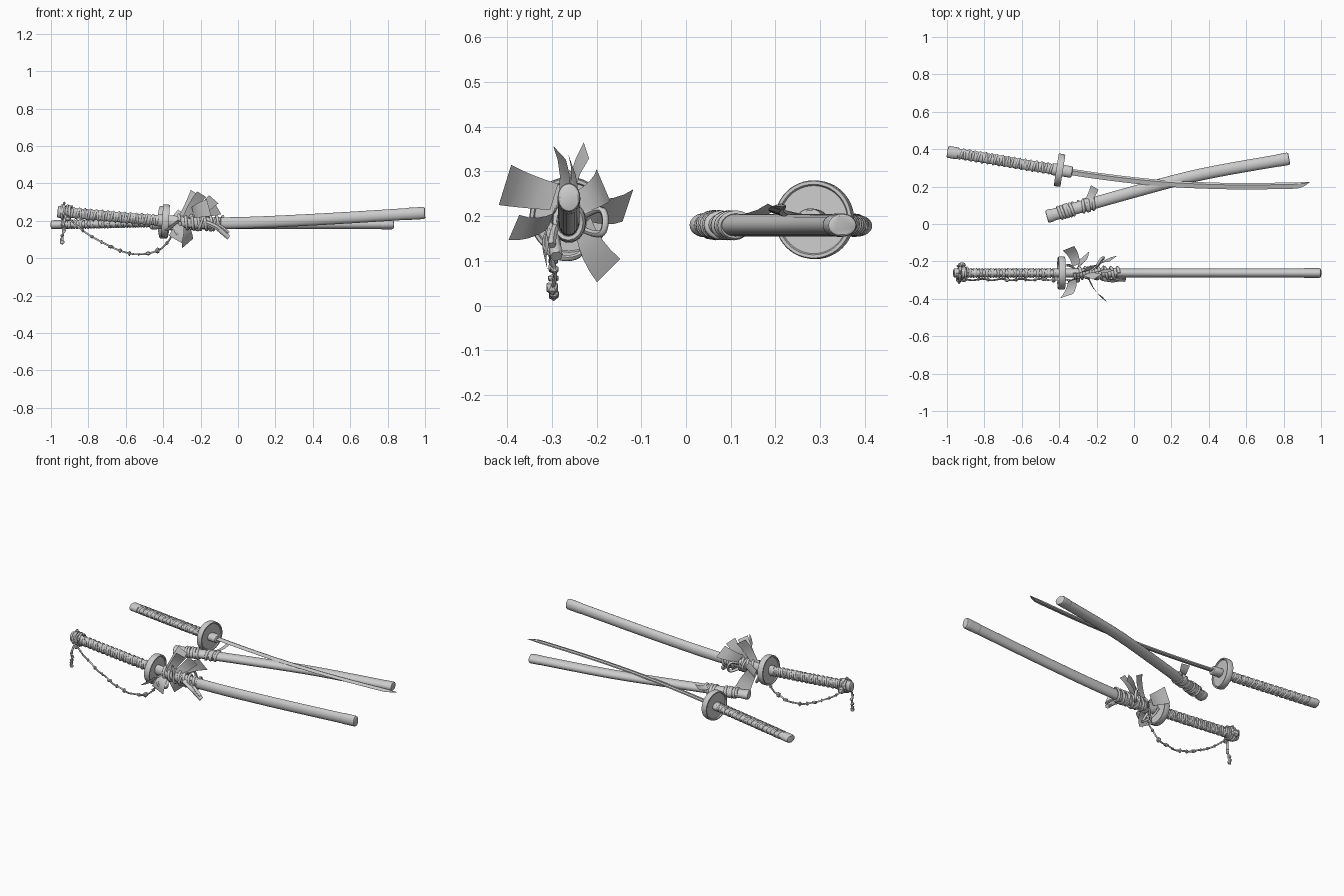
import bpy, bmesh, math, random
from mathutils import Vector as V

if "Cube" in bpy.data.objects:
    bpy.data.objects.remove(bpy.data.objects["Cube"])

random.seed(4)


def finish(obj, angle=35):
    bpy.ops.object.select_all(action='DESELECT')
    obj.select_set(True)
    bpy.context.view_layer.objects.active = obj
    if obj.type == 'CURVE':
        bpy.ops.object.convert(target='MESH')
    bpy.ops.object.shade_smooth_by_angle(angle=math.radians(angle))
    return obj


def from_bmesh(name, bm, angle=35):
    me = bpy.data.meshes.new(name)
    bm.to_mesh(me)
    bm.free()
    obj = bpy.data.objects.new(name, me)
    bpy.context.collection.objects.link(obj)
    return finish(obj, angle)


def hermite(pts, x):
    """Smooth curve through (x, value) points, straight beyond the ends."""
    def slope(i):
        a, b = pts[max(i - 1, 0)], pts[min(i + 1, len(pts) - 1)]
        return (b[1] - a[1]) / (b[0] - a[0])
    if x <= pts[0][0]:
        return pts[0][1] + slope(0) * (x - pts[0][0])
    if x >= pts[-1][0]:
        return pts[-1][1] + slope(len(pts) - 1) * (x - pts[-1][0])
    i = max(k for k in range(len(pts) - 1) if pts[k][0] <= x)
    (x0, y0), (x1, y1) = pts[i], pts[i + 1]
    h = x1 - x0
    t = (x - x0) / h
    return ((2*t**3 - 3*t*t + 1) * y0 + (t**3 - 2*t*t + t) * h * slope(i)
            + (3*t*t - 2*t**3) * y1 + (t**3 - t*t) * h * slope(i + 1))


# Centre lines: position function and normal of the plane each sword curves in
SHEATHED = (lambda x: V((x, -.262, hermite([(-.96, .248), (-.4, .2), (-.1, .187), (.35, .203), (1, .242)], x))), V((0, -1, 0)))
DRAWN = (lambda x: V((x, hermite([(-.99, .385), (-.4, .288), (-.1, .245), (.2, .215), (.55, .202), (.94, .207)], x),
                      .192 + .023 * (x + .4))), V((0, 0, 1)))
EMPTY = (lambda x: V((x, hermite([(-.465, .04), (0, .172), (.35, .263), (.83, .35)], x), .18)), V((0, 0, 1)))


def place(line, x, p, q):
    pos, n = line
    t = (pos(x + .01) - pos(x - .01)).normalized()
    return pos(x) + n.cross(t) * p + n * q


def on_axis(line, x, d):
    """Like place, but shifted by d along the tangent (for square-cut parts)."""
    pos = line[0]
    return (pos(x + .01) - pos(x - .01)).normalized() * d


def skin(name, rings, angle=35):
    bm = bmesh.new()
    rows = [[bm.verts.new(p) for p in r] for r in rings]
    n = len(rows[0])
    for a, b in zip(rows, rows[1:]):
        for i in range(n):
            bm.faces.new((a[i], a[(i + 1) % n], b[(i + 1) % n], b[i]))
    bm.faces.new(rows[0])
    bm.faces.new(rows[-1])
    bmesh.ops.recalc_face_normals(bm, faces=bm.faces)
    return from_bmesh(name, bm, angle)


def oval(line, x, a, b, n=24, d=0):
    return [place(line, x, a * math.cos(i * math.tau / n), b * math.sin(i * math.tau / n))
            + on_axis(line, x, d) for i in range(n)]


def rod(name, line, x0, x1, a, b, steps=24, soft=.008):
    rings = [oval(line, x0, a * .8, b * .8), oval(line, x0 + soft * .3, a * .93, b * .93)]
    rings += [oval(line, x0 + soft + (x1 - x0 - 2 * soft) * i / steps, a, b) for i in range(steps + 1)]
    rings += [oval(line, x1 - soft * .3, a * .93, b * .93), oval(line, x1, a * .8, b * .8)]
    return skin(name, rings)


def tube(name, pts, r, nurbs=False):
    cu = bpy.data.curves.new(name, 'CURVE')
    cu.dimensions = '3D'
    cu.bevel_depth, cu.bevel_resolution, cu.resolution_u = r, 1, 6
    cu.use_fill_caps = True
    sp = cu.splines.new('NURBS' if nurbs else 'POLY')
    sp.points.add(len(pts) - 1)
    for p, c in zip(sp.points, pts):
        p.co = (*c, 1)
    if nurbs:
        sp.order_u, sp.use_endpoint_u = 3, True
    obj = bpy.data.objects.new(name, cu)
    bpy.context.collection.objects.link(obj)
    return finish(obj, 60)


def wrap(name, line, x0, x1, a, b, turns, r, way=1, phase=0):
    n = int(turns * 16)
    return tube(name, [place(line, x0 + (x1 - x0) * i / n, a * math.cos(way * math.tau * i / 16 + phase),
                             b * math.sin(way * math.tau * i / 16 + phase)) for i in range(n + 1)], r)


def guard(name, line, x):
    prof = [(-.012, .03), (-.012, .076), (-.018, .079), (-.018, .086), (-.013, .088),
            (.013, .088), (.018, .086), (.018, .079), (.012, .076), (.012, .03)]
    skin(name, [oval(line, x, r, r, 48, d) for d, r in prof], 30)


def hilt(label, line, x0, x1):
    rod(label + "_grip", line, x0 + .01, x1, .027, .02)
    rod(label + "_pommel", line, x0, x0 + .06, .032, .024, 4)
    rod(label + "_grip_collar", line, x1 - .03, x1, .032, .024, 3)
    turns = round((x1 - x0 - .08) / .03)
    for way, side in ((1, "left"), (-1, "right")):
        wrap(label + "_grip_wrap_" + side, line, x0 + .055, x1 - .025, .026, .02, turns, .0065, way)
    guard(label + "_guard", line, x1 + .012)
    rod(label + "_guard_collar", line, x1 + .02, x1 + .08, .031, .024, 3)


# Sheathed sword
hilt("sheathed", SHEATHED, -.965, -.4)
rod("sheathed_scabbard", SHEATHED, -.36, 1, .031, .024, 40)
rod("sheathed_scabbard_tip", SHEATHED, .9, 1, .0325, .0255, 6)
rod("sheathed_scabbard_band", SHEATHED, -.12, -.09, .034, .027, 3)

# Drawn sword
hilt("drawn", DRAWN, -.998, -.41)
rod("blade_collar", DRAWN, -.36, -.34, .026, .018, 2)
rings = []
for i in range(45):
    x = -.36 + 1.3 * i / 44
    k = max(0, (x - .86) / .08)
    top, w = .017, .034 * (1 - .96 * k * k)
    th = .008 * (1 - .8 * k)
    rings.append([place(DRAWN, x, p, q) for p, q in
                  ((top, th * .5), (top - w * .3, th), (top - w, .0004),
                   (top - w, -.0004), (top - w * .3, -th), (top, -th * .5))])
skin("blade", rings, 20)

# Empty scabbard with cord windings and a loose flap
rod("empty_scabbard", EMPTY, -.465, .828, .032, .025, 40)
rod("empty_scabbard_tip", EMPTY, .76, .83, .0335, .0262, 5)
rod("empty_scabbard_mouth", EMPTY, -.467, -.43, .035, .027, 3)
wrap("empty_scabbard_cord", EMPTY, -.4, -.32, .033, .026, 5, .008)
wrap("empty_scabbard_cord_rear", EMPTY, -.29, -.21, .033, .026, 3, .008, -1)
for x in (-.36, -.25):
    rod("cord_band", EMPTY, x - .012, x + .012, .04, .03, 2)


def paper(name, root, tip, half, bend=.012):
    root, tip, half = V(root), V(tip), V(half)
    out = (tip - root).cross(half).normalized()
    bm = bmesh.new()
    rows = []
    for i in range(5):
        t = i / 4
        c = root.lerp(tip, t) + out * bend * 4 * t * (1 - t)
        rows.append([bm.verts.new(c + half * s * (.65 + .35 * t)) for s in (-1, 1)])
    for a, b in zip(rows, rows[1:]):
        bm.faces.new((a[0], a[1], b[1], b[0]))
    from_bmesh(name, bm)


paper("scabbard_flap", (-.26, .1, .205), (-.21, .195, .222), (.02, -.012, .006))

# Paper strips fanned out around the sheathed sword's guard
for i, (root, tip, half) in enumerate([
        ((-.24, -.295, .243), (-.155, -.405, .27), (-.012, .014, .045)),
        ((-.28, -.28, .21), (-.195, -.283, .342), (.024, .014, -.015)),
        ((-.3, -.26, .21), (-.225, -.223, .347), (-.027, -.006, .018)),
        ((-.21, -.24, .23), (-.11, -.185, .27), (.02, .015, -.035)),
        ((-.31, -.22, .215), (-.35, -.13, .224), (.03, .012, .036)),
        ((-.3, -.23, .18), (-.27, -.173, .078), (.03, .026, .026)),
        ((-.33, -.3, .19), (-.36, -.385, .175), (-.035, -.012, -.028)),
        ((-.31, -.29, .18), (-.335, -.315, .1), (.035, .005, -.02)),
        ((-.23, -.27, .21), (-.13, -.255, .315), (.025, .008, -.022))]):
    paper("paper_strip_%d" % (i + 1), root, tip, half)

# Cord tied on the sheathed scabbard, with side loops and a loose end
wrap("scabbard_cord", SHEATHED, -.32, -.08, .037, .03, 7, .008)
wrap("scabbard_cord_cross", SHEATHED, -.26, -.12, .04, .033, 2, .007, -1, 1)
tube("cord_loop", [(-.2, -.23, .2), (-.18, -.19, .225), (-.16, -.177, .19), (-.17, -.19, .15), (-.2, -.23, .17)], .008, True)
tube("cord_loop_low", [(-.35, -.3, .18), (-.33, -.33, .13), (-.3, -.27, .1), (-.33, -.22, .12), (-.36, -.22, .18)], .007, True)
tube("cord_end", [(-.17, -.29, .19), (-.12, -.3, .17), (-.09, -.295, .145), (-.05, -.29, .11)], .014, True)
tube("cord_end_short", [(-.13, -.285, .19), (-.08, -.3, .165), (-.05, -.3, .135)], .009, True)


# Knotted cord hanging from the pommel to the guard, and its tassel
def knots(name, centres, r):
    bm = bmesh.new()
    for c in centres:
        made = bmesh.ops.create_icosphere(bm, subdivisions=1, radius=r * random.uniform(.7, 1.2))['verts']
        s = V((random.uniform(.5, 1.4), random.uniform(.5, 1.2), random.uniform(.6, 1.4)))
        for v in made:
            v.co = V(c) + v.co * s
    from_bmesh(name, bm, 20)


hang = [(-.89, .2), (-.82, .14), (-.74, .092), (-.63, .04), (-.53, .02), (-.42, .045), (-.365, .1), (-.34, .15)]


def hang_at(x):
    return V((x, -.297 + .004 * math.sin(x * 60), hermite(hang, x)))


tube("hanging_cord", [hang_at(-.9 + .56 * i / 50) for i in range(51)], .005)
knots("hanging_cord_knots", [hang_at(-.88 + .05 * i) for i in range(11)], .012)
wrap("pommel_cord", SHEATHED, -.945, -.89, .036, .029, 4, .006)
wrap("pommel_cord_cross", SHEATHED, -.94, -.9, .038, .032, 2, .006, -1, 2)
tube("tassel_cord", [(-.92, -.29, .23), (-.935, -.315, .18), (-.935, -.3, .13), (-.942, -.3, .075)], .006, True)
knots("tassel_knots", [(-.935, -.31, .17), (-.93, -.303, .145), (-.94, -.3, .12), (-.945, -.297, .1), (-.94, -.3, .085)], .014)
knots("pommel_knots", [(-.93, -.3, .235), (-.91, -.3, .21), (-.94, -.225, .25), (-.92, -.22, .23), (-.93, -.26, .29)], .015)
